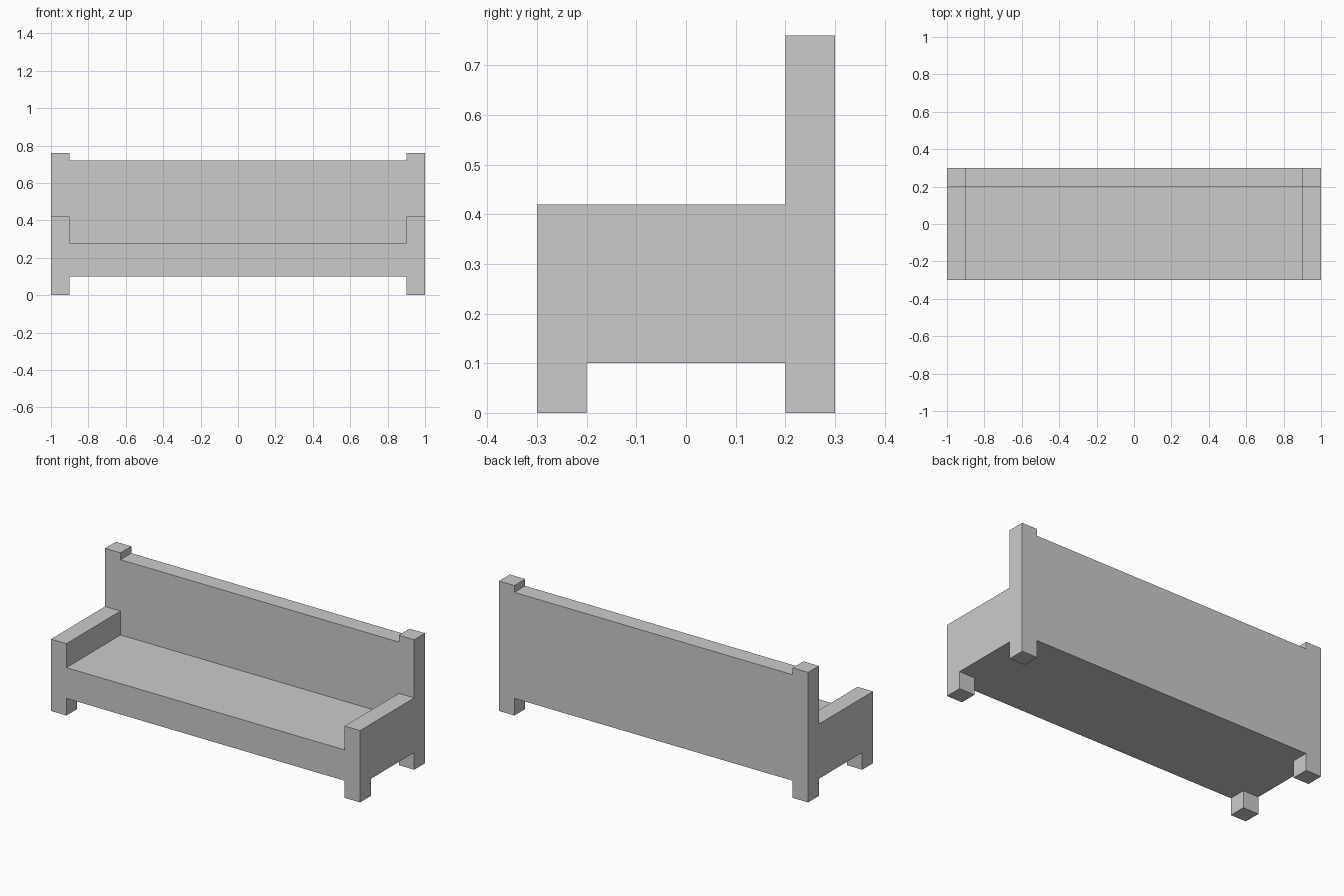
import bpy
import bmesh

if "Cube" in bpy.data.objects:
    bpy.data.objects.remove(bpy.data.objects["Cube"])


def extrude_profile(name, profile, x0, x1):
    """Extrude a closed (y, z) profile along x from x0 to x1."""
    bm = bmesh.new()
    face = bm.faces.new([bm.verts.new((x0, y, z)) for y, z in profile])
    ext = bmesh.ops.extrude_face_region(bm, geom=[face], use_keep_orig=True)
    moved = [v for v in ext["geom"] if isinstance(v, bmesh.types.BMVert)]
    bmesh.ops.translate(bm, verts=moved, vec=(x1 - x0, 0, 0))
    bmesh.ops.recalc_face_normals(bm, faces=bm.faces)
    mesh = bpy.data.meshes.new(name)
    bm.to_mesh(mesh)
    bm.free()
    obj = bpy.data.objects.new(name, mesh)
    bpy.context.collection.objects.link(obj)
    return obj


# End frames: front leg, armrest, back leg and tall back post in one outline
end_profile = [(-0.3, 0), (-0.2, 0), (-0.2, 0.1), (0.2, 0.1), (0.2, 0),
               (0.3, 0), (0.3, 0.76), (0.2, 0.76), (0.2, 0.42), (-0.3, 0.42)]
extrude_profile("end_frame_left", end_profile, -1.0, -0.9)
extrude_profile("end_frame_right", end_profile, 0.9, 1.0)

# Seat and backrest: one L-shaped body between the end frames
body_profile = [(-0.3, 0.1), (0.3, 0.1), (0.3, 0.72),
                (0.2, 0.72), (0.2, 0.28), (-0.3, 0.28)]
extrude_profile("seat_and_backrest", body_profile, -0.9, 0.9)
